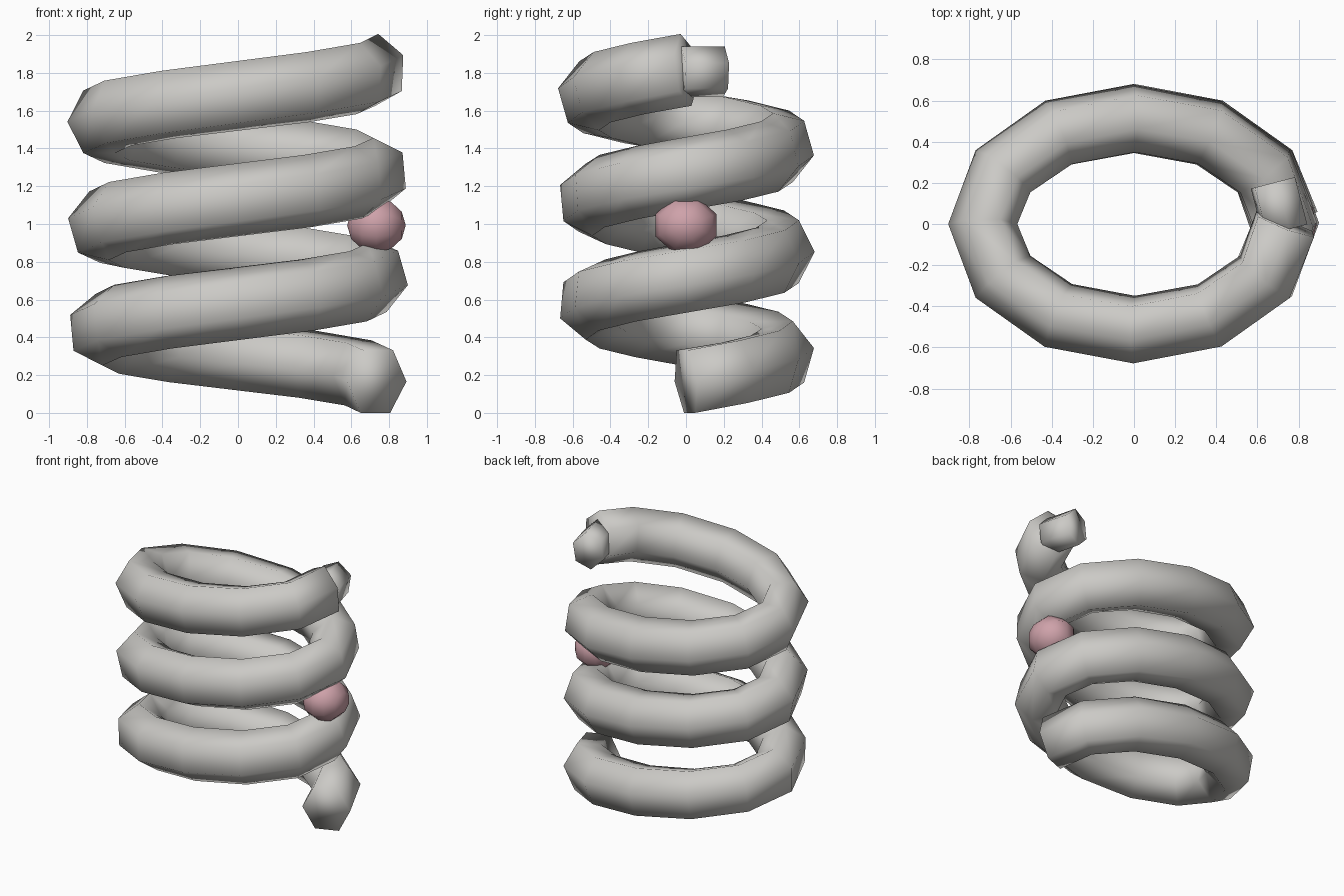
import bpy, bmesh, math
from mathutils import Vector, Matrix

if "Cube" in bpy.data.objects:
    bpy.data.objects.remove(bpy.data.objects["Cube"])

RX, RY, PITCH, Z0 = 0.735, 0.513, 0.55, 0.166
TURNS, STEPS, SIDES = 3, 12, 6
STRETCH = 1.15  # cross-section is taller than wide


def material(name, rgb):
    m = bpy.data.materials.new(name)
    m.diffuse_color = (*rgb, 1)
    m.use_nodes = True
    m.node_tree.nodes["Principled BSDF"].inputs["Base Color"].default_value = m.diffuse_color
    return m


grey = material("warm grey", (0.60, 0.59, 0.565))
pink = material("dusty pink", (0.62, 0.36, 0.40))


def finish(bm, name, mat):
    bmesh.ops.recalc_face_normals(bm, faces=bm.faces)
    me = bpy.data.meshes.new(name)
    bm.to_mesh(me)
    bm.free()
    me.materials.append(mat)
    for p in me.polygons:
        p.use_smooth = True
    ob = bpy.data.objects.new(name, me)
    bpy.context.collection.objects.link(ob)
    return ob


def tube(name, path, radius, rolls, mat):
    """Six-sided tube with closed ends, rolled around its path."""
    bm = bmesh.new()
    pts = [Vector((p[0], p[1], p[2] / STRETCH)) for p in path]
    dirs = [(b - a).normalized() for a, b in zip(pts, pts[1:])]
    rings = []
    for i, p in enumerate(pts):
        t = (dirs[max(i - 1, 0)] + dirs[min(i, len(dirs) - 1)]).normalized()
        side = t.cross(Vector((0, 0, 1))).normalized()  # points outwards
        up = side.cross(t)
        ring = []
        for k in range(SIDES):
            a = rolls[i] + 2 * math.pi * k / SIDES
            v = p + radius * (math.cos(a) * side + math.sin(a) * up)
            ring.append(bm.verts.new((v.x, v.y, v.z * STRETCH)))
        rings.append(ring)
    for r, s in zip(rings, rings[1:]):
        for k in range(SIDES):
            j = (k + 1) % SIDES
            bm.faces.new((r[k], r[j], s[j], s[k]))
    bm.faces.new(rings[0])
    bm.faces.new(rings[-1])
    return finish(bm, name, mat)


# Main oval coil, its section twisting about 48 degrees per turn
angles = [2 * math.pi * i / STEPS for i in range(TURNS * STEPS + 1)]
coil_path = [(RX * math.cos(a), RY * math.sin(a), Z0 + PITCH * a / (2 * math.pi))
             for a in angles]
tube("coil", coil_path, 0.168, [math.radians(48) * a / (2 * math.pi) for a in angles], grey)

# Thin stub leaving the upper end
tube("end_stub", [(0.735, -0.03, 1.805), (0.675, 0.20, 1.805)], 0.118,
     [math.radians(20)] * 2, grey)

# Pink bead held between two turns on the right
bm = bmesh.new()
bmesh.ops.create_uvsphere(bm, u_segments=8, v_segments=6, radius=0.155)
bmesh.ops.rotate(bm, verts=bm.verts, matrix=Matrix.Rotation(math.pi / 8, 3, 'Z'))
bmesh.ops.rotate(bm, verts=bm.verts, matrix=Matrix.Rotation(math.pi / 2, 3, 'Y'))
bmesh.ops.scale(bm, verts=bm.verts, vec=(1, 1.13, 1))
bmesh.ops.translate(bm, verts=bm.verts, vec=(0.733, 0, 0.993))
finish(bm, "bead", pink)
